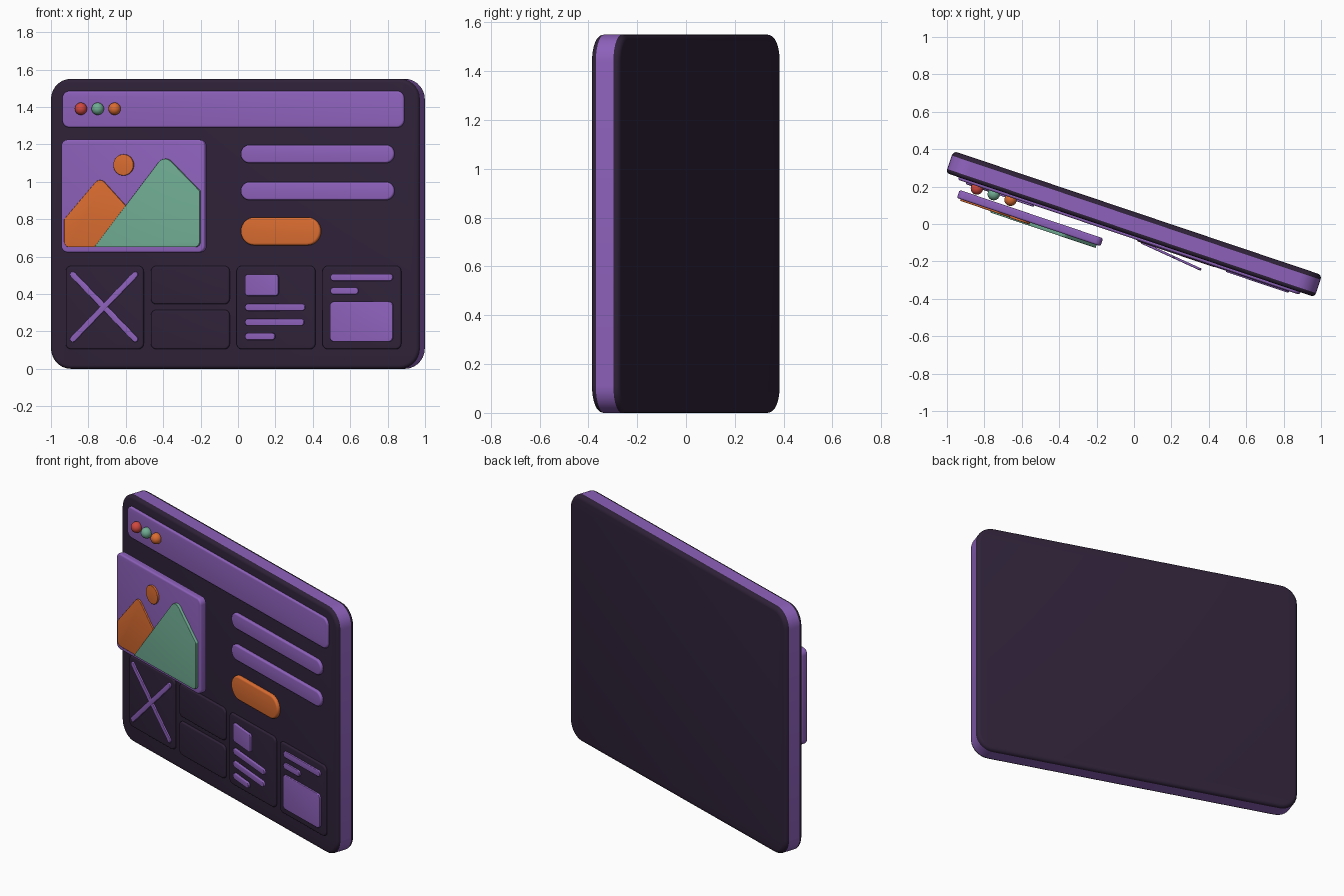
import bpy, bmesh
from math import radians, cos, sin, tan, pi
from mathutils import Matrix, Vector

if "Cube" in bpy.data.objects:
    bpy.data.objects.remove(bpy.data.objects["Cube"])

YAW = radians(-18.6)
C, S = cos(YAW), -sin(YAW)
TURN = Matrix.Rotation(YAW, 4, 'Z')


def material(name, rgb):
    m = bpy.data.materials.new(name)
    m.diffuse_color = (*rgb, 1)
    m.use_nodes = True
    m.node_tree.nodes["Principled BSDF"].inputs["Base Color"].default_value = m.diffuse_color
    return m


DARK = material("dark_violet", (.028, .016, .040))
PURPLE = material("purple", (.27, .12, .50))
ORANGE = material("orange", (.70, .15, .03))
GREEN = material("green", (.16, .41, .29))
RED = material("red", (.62, .065, .05))


def along(x, d):
    """Front-grid x to distance along the turned window, at depth d."""
    return (x + S * d) / C


def rounded(points, radii, seg=7):
    """Polygon outline with tangent arcs at its corners."""
    out, n = [], len(points)
    for i, p in enumerate(points):
        p, r = Vector(p), radii[i]
        if r == 0:
            out.append(p)
            continue
        a = (Vector(points[i - 1]) - p).normalized()
        b = (Vector(points[(i + 1) % n]) - p).normalized()
        phi = a.angle(b)
        centre = p + (a + b).normalized() * (r / sin(phi / 2))
        start = p + a * (r / tan(phi / 2)) - centre
        end = p + b * (r / tan(phi / 2)) - centre
        sweep = start.angle(end)
        for k in range(seg + 1):
            t = k / seg
            out.append(centre + (start * sin((1 - t) * sweep) + end * sin(t * sweep)) / sin(sweep))
    return [p for i, p in enumerate(out) if (p - out[i - 1]).length > 1e-4]


def plate(name, outline, d0, d1, mat, bevel=0.0, sides="f", tilt=None):
    """Extrude an outline from depth d0 to d1 and round the chosen rims."""
    bm = bmesh.new()
    back = [bm.verts.new((p[0], -d0, p[1])) for p in outline]
    front = [bm.verts.new((p[0], -d1, p[1])) for p in outline]
    n = len(outline)
    bm.faces.new(back)
    bm.faces.new(front[::-1])
    for i in range(n):
        j = (i + 1) % n
        bm.faces.new((back[i], front[i], front[j], back[j]))
    bmesh.ops.recalc_face_normals(bm, faces=bm.faces)
    if bevel:
        rims = [r for r, key in ((front, "f"), (back, "b")) if key in sides]
        edges = [bm.edges.get((r[i], r[(i + 1) % n])) for r in rims for i in range(n)]
        bmesh.ops.bevel(bm, geom=edges, offset=bevel, segments=4, profile=.5,
                        affect='EDGES', clamp_overlap=False)
    bm.transform(TURN @ tilt if tilt else TURN)
    me = bpy.data.meshes.new(name)
    bm.to_mesh(me)
    bm.free()
    return finish(name, me, mat)


def finish(name, me, mat):
    ob = bpy.data.objects.new(name, me)
    bpy.context.collection.objects.link(ob)
    me.materials.append(mat)
    bpy.ops.object.select_all(action='DESELECT')
    ob.select_set(True)
    bpy.context.view_layer.objects.active = ob
    bpy.ops.object.shade_smooth_by_angle(angle=radians(35))
    return ob


def box(u0, u1, z0, z1, r):
    return rounded([(u0, z0), (u1, z0), (u1, z1), (u0, z1)], [r] * 4)


def card(name, x0, x1, z0, z1, r, d0, d1, mat, bevel=.008, sides="f"):
    """Rounded rectangle given in front-grid x and z."""
    return plate(name, box(along(x0, d1), along(x1, d1), z0, z1, r), d0, d1, mat, bevel, sides)


# Window body: purple core between dark front and back plates
body = box(-1.04, 1.04, 0, 1.55, .11)
plate("window_core", body, -.036, .04, PURPLE)
plate("front_plate", body, .04, .062, DARK, .02, "f")
plate("back_plate", body, -.062, -.036, DARK, .024, "b")

# Header bar with three buttons
card("header_bar", -.942, .885, 1.29, 1.485, .04, .055, .076, PURPLE, .01)
for name, x, mat in (("red", -.84, RED), ("green", -.75, GREEN), ("orange", -.66, ORANGE)):
    bm = bmesh.new()
    bmesh.ops.create_uvsphere(bm, u_segments=24, v_segments=14, radius=.033)
    bm.transform(TURN @ Matrix.Translation((along(x, .088), -.088, 1.39)))
    me = bpy.data.meshes.new(name)
    bm.to_mesh(me)
    bm.free()
    finish(name + "_button", me, mat)

# Floating picture card with mountains and sun
plate("picture_card", box(-.942, -.132, .622, 1.225, .035), .125, .17, PURPLE, .01, "fb")


def mountain(name, pts, radii, d1, mat):
    plate(name, rounded([(along(x, d1), z) for x, z in pts], radii), .168, d1, mat, .003)


mountain("small_mountain", [(-.93, .65), (-.5, .65), (-.5, .76), (-.74, 1.025), (-.93, .80)],
         [.03, 0, 0, .035, .01], .179, ORANGE)
mountain("large_mountain", [(-.77, .65), (-.205, .65), (-.205, .95), (-.395, 1.145)],
         [0, .03, .01, .045], .187, GREEN)
sun_u = along(-.613, .179)
plate("sun", [(sun_u + .057 * cos(2 * pi * k / 32), 1.09 + .057 * sin(2 * pi * k / 32))
              for k in range(32)], .168, .181, ORANGE, .003)

# Text bars and action button
for i, z in enumerate((1.10, .902)):
    card(f"text_bar_{i + 1}", .012, .832, z, z + .097, .0485, .055, .08, PURPLE, .01)
card("action_button", .012, .438, .66, .81, .075, .055, .082, ORANGE, .012)

# Bottom row of dark panels
card("panel_cross", -.923, -.508, .105, .55, .03, .055, .075, DARK)
card("panel_upper", -.468, -.048, .345, .55, .03, .055, .075, DARK)
card("panel_lower", -.468, -.048, .105, .315, .03, .055, .075, DARK)
card("panel_profile", -.01, .41, .105, .55, .03, .055, .075, DARK)
card("panel_article", .449, .869, .105, .55, .03, .055, .075, DARK)

# Cross icon: two mirrored diagonal strokes
uc, zc = along(-.718, .084), .331
for i, s in enumerate((1, -1)):
    half = .262
    turn = (Matrix.Translation((uc, 0, zc)) @ Matrix.Rotation(s * radians(44.5), 4, 'Y'))
    plate(f"cross_stroke_{i + 1}", box(-half, half, -.0155, .0155, .0155), .07, .084 + i * .0008,
          PURPLE, .004, tilt=turn)

# Profile panel contents, hinged outward at the left edge
hinge = (Matrix.Translation((along(.037, .088), -.074, 0)) @ Matrix.Rotation(radians(-6), 4, 'Z'))
for name, w, z0, z1, r in (("profile_square", .195, .39, .505, .017),
                           ("profile_line_1", .352, .31, .348, .019),
                           ("profile_line_2", .346, .23, .268, .019),
                           ("profile_line_3", .175, .154, .192, .019)):
    plate(name, box(0, w, z0, z1, r), 0, .013, PURPLE, .004, tilt=hinge)

# Article panel contents
card("article_line_1", .493, .826, .47, .508, .019, .07, .086, PURPLE, .004)
card("article_line_2", .493, .642, .398, .435, .018, .07, .086, PURPLE, .004)
card("article_box", .49, .826, .145, .36, .025, .07, .086, PURPLE, .004)
